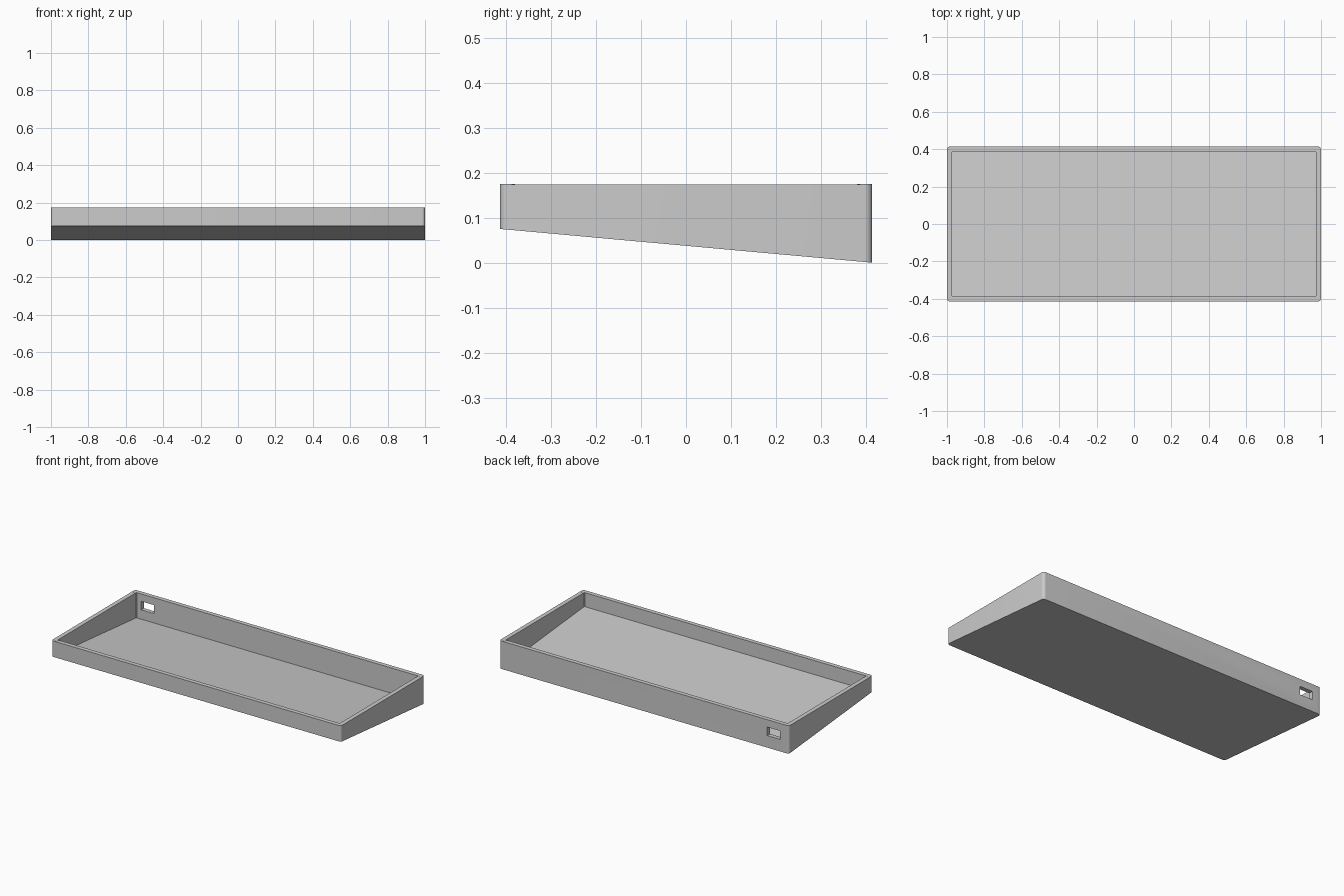
import bpy
import bmesh
from math import cos, sin, pi

cube = bpy.data.objects.get("Cube")
if cube:
    bpy.data.objects.remove(cube, do_unlink=True)

HALF_X, HALF_Y, TOP = 1.0, 0.414, 0.174
FRONT_Z = 0.075          # underside height at the front edge
WALL, FLOOR = 0.027, 0.014
RADIUS = 0.017           # outer corner rounding

grey = bpy.data.materials.new("plain_grey")
grey.use_nodes = True
colour = (0.6, 0.6, 0.6, 1)
grey.diffuse_color = colour
grey.node_tree.nodes["Principled BSDF"].inputs["Base Color"].default_value = colour


def underside(y):
    return FRONT_Z * (HALF_Y - y) / (2 * HALF_Y)


def prism(name, outline, bottom, top):
    """Extrude an outline upward; bottom is a height function of y."""
    bm = bmesh.new()
    low = [bm.verts.new((x, y, bottom(y))) for x, y in outline]
    high = [bm.verts.new((x, y, top)) for x, y in outline]
    bm.faces.new(low[::-1])
    bm.faces.new(high)
    n = len(outline)
    for i in range(n):
        j = (i + 1) % n
        bm.faces.new((low[i], low[j], high[j], high[i]))
    mesh = bpy.data.meshes.new(name)
    bm.to_mesh(mesh)
    bm.free()
    mesh.materials.append(grey)
    obj = bpy.data.objects.new(name, mesh)
    bpy.context.collection.objects.link(obj)
    return obj


def rectangle(x0, x1, y0, y1):
    return [(x0, y0), (x1, y0), (x1, y1), (x0, y1)]


def rounded_rectangle(hx, hy, r, steps=8):
    points = []
    for k, (sx, sy) in enumerate([(1, 1), (-1, 1), (-1, -1), (1, -1)]):
        for i in range(steps + 1):
            a = pi / 2 * (k + i / steps)
            points.append((sx * (hx - r) + r * cos(a), sy * (hy - r) + r * sin(a)))
    return points


def activate(obj):
    bpy.ops.object.select_all(action="DESELECT")
    obj.select_set(True)
    bpy.context.view_layer.objects.active = obj


def cut(obj, cutter):
    activate(obj)
    mod = obj.modifiers.new("cut", "BOOLEAN")
    mod.operation, mod.solver, mod.object = "DIFFERENCE", "EXACT", cutter
    bpy.ops.object.modifier_apply(modifier=mod.name)
    bpy.data.objects.remove(cutter, do_unlink=True)


def smooth(obj):
    activate(obj)
    bpy.ops.object.shade_smooth_by_angle(angle=pi / 6)


# Wedge-shaped tray with an open top and a sloping floor
tray = prism("tray", rounded_rectangle(HALF_X, HALF_Y, RADIUS), underside, TOP)
ix, iy = HALF_X - WALL, HALF_Y - WALL
cut(tray, prism("cavity_cutter", rectangle(-ix, ix, -iy, iy),
                lambda y: underside(y) + FLOOR, TOP + 0.1))

# Cable opening through the back wall
cut(tray, prism("port_cutter", rectangle(-0.94, -0.85, iy - 0.02, HALF_Y + 0.02),
                lambda y: 0.075, 0.128))
smooth(tray)

# Round posts in the four corners
post_r = RADIUS - 0.0005
for side, sx in (("left", 1), ("right", -1)):
    for end, sy in (("front", -1), ("back", 1)):
        cx, cy = sx * (HALF_X - RADIUS), sy * (HALF_Y - RADIUS)
        ring = [(cx + post_r * cos(i * pi / 16), cy + post_r * sin(i * pi / 16))
                for i in range(32)]
        post = prism(f"{end}_{side}_corner_post", ring,
                     lambda y: underside(y) + 0.004, TOP + 0.0005)
        smooth(post)
